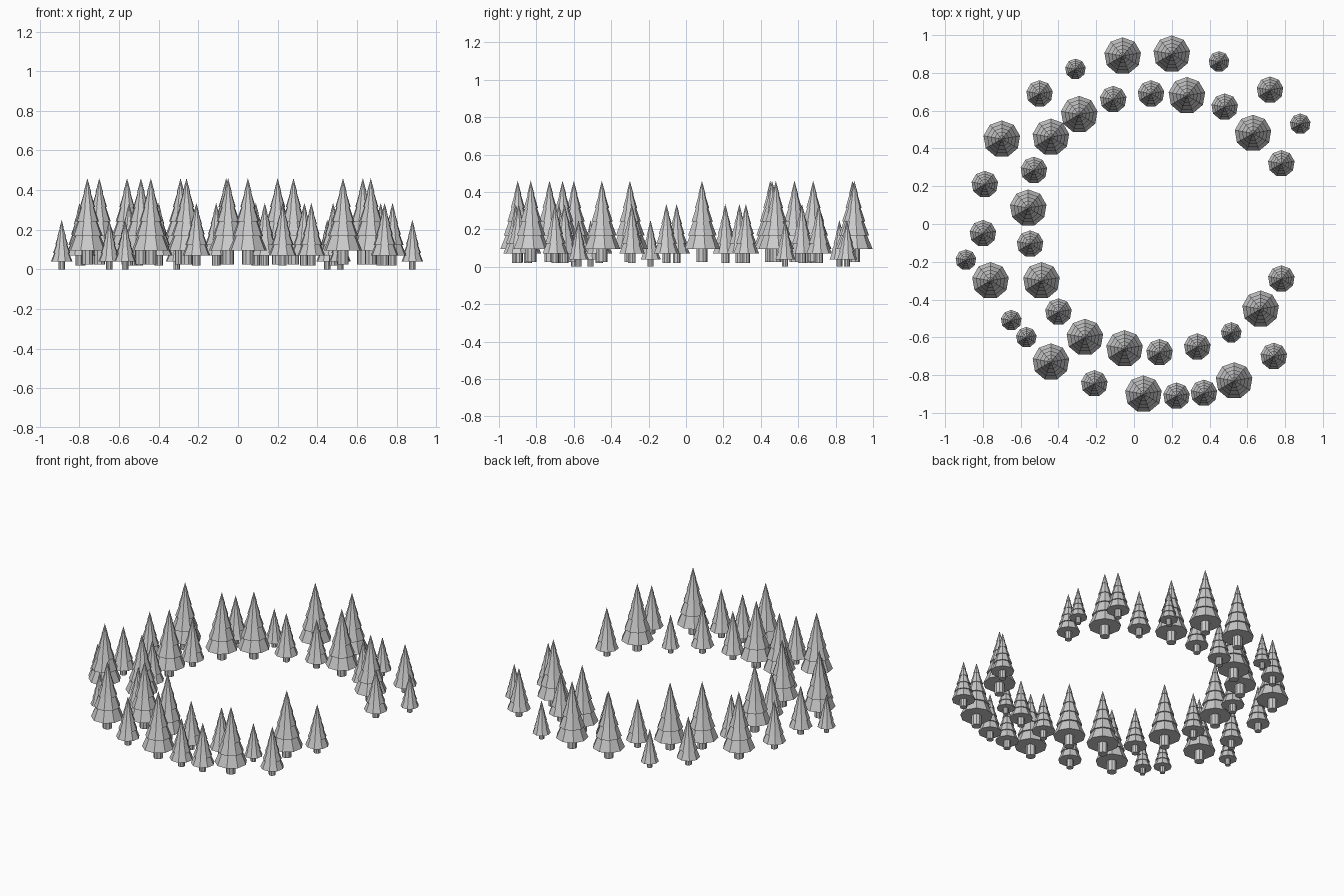
import bpy
import bmesh
from math import cos, sin, tau

cube = bpy.data.objects.get("Cube")
if cube:
    bpy.data.objects.remove(cube, do_unlink=True)

grey = bpy.data.materials.new("plain grey")
grey.use_nodes = True
grey.diffuse_color = (0.6, 0.6, 0.6, 1)
grey.node_tree.nodes["Principled BSDF"].inputs["Base Color"].default_value = grey.diffuse_color

SIDES = 9
TIERS = 5


def add_ring(bm, radius, z):
    """Regular polygon of vertices around the vertical axis."""
    return [bm.verts.new((radius * sin(tau * i / SIDES), radius * cos(tau * i / SIDES), z))
            for i in range(SIDES)]


def bridge(bm, low, high):
    """Join two rings with a band of flat faces."""
    for i in range(SIDES):
        j = (i + 1) % SIDES
        bm.faces.new((low[j], low[i], high[i], high[j]))


def tree_mesh(name, radius, base, skirt, top):
    """Stepped conifer: a short trunk below stacked, flaring tiers."""
    bm = bmesh.new()
    trunk = radius * 0.3
    rings = [add_ring(bm, trunk, base), add_ring(bm, trunk, skirt)]
    step = (top - skirt) / TIERS
    for tier in range(TIERS):
        z = skirt + tier * step
        flare = radius * (1 - tier / TIERS)
        rings.append(add_ring(bm, flare, z))
        if tier < TIERS - 1:
            neck = radius * (1 - (tier + 1) / TIERS) * 0.86
            rings.append(add_ring(bm, neck, z + step))
    for low, high in zip(rings, rings[1:]):
        bridge(bm, low, high)
    # Closed trunk foot and pointed tip
    bm.faces.new(rings[0])
    tip = bm.verts.new((0, 0, top))
    last = rings[-1]
    for i in range(SIDES):
        bm.faces.new((last[(i + 1) % SIDES], last[i], tip))
    bmesh.ops.recalc_face_normals(bm, faces=bm.faces)
    mesh = bpy.data.meshes.new(name)
    bm.to_mesh(mesh)
    bm.free()
    mesh.materials.append(grey)
    return mesh


def plant(name, mesh, spots):
    """Place one shared tree mesh at every spot."""
    for number, (x, y) in enumerate(spots, start=1):
        tree = bpy.data.objects.new(f"{name}_{number}", mesh)
        tree.location = (x, y, 0)
        bpy.context.collection.objects.link(tree)


# Tall trees
plant("tall_tree", tree_mesh("tall_tree", 0.098, 0.025, 0.095, 0.46), [
    (-.06, .89), (.2, .9), (-.29, .58), (.28, .68), (-.7, .45), (-.44, .46),
    (.63, .48), (-.56, .085), (-.76, -.3), (-.49, -.3), (-.26, -.6),
    (-.05, -.66), (-.44, -.73), (.05, -.9), (.53, -.83), (.67, -.45)])

# Medium trees
plant("medium_tree", tree_mesh("medium_tree", 0.071, 0.02, 0.07, 0.335), [
    (-.5, .69), (-.11, .66), (.09, .69), (.48, .62), (.72, .71), (.78, .32),
    (-.53, .285), (-.79, .21), (-.8, -.05), (-.55, -.105), (-.4, -.465),
    (-.21, -.845), (.135, -.68), (.225, -.91), (.335, -.65), (.37, -.895),
    (.74, -.7), (.78, -.29)])

# Small trees
plant("small_tree", tree_mesh("small_tree", 0.055, 0, 0.04, 0.25), [
    (-.31, .82), (.45, .86), (.88, .53), (-.89, -.19), (-.65, -.51),
    (-.57, -.6), (.515, -.575)])
